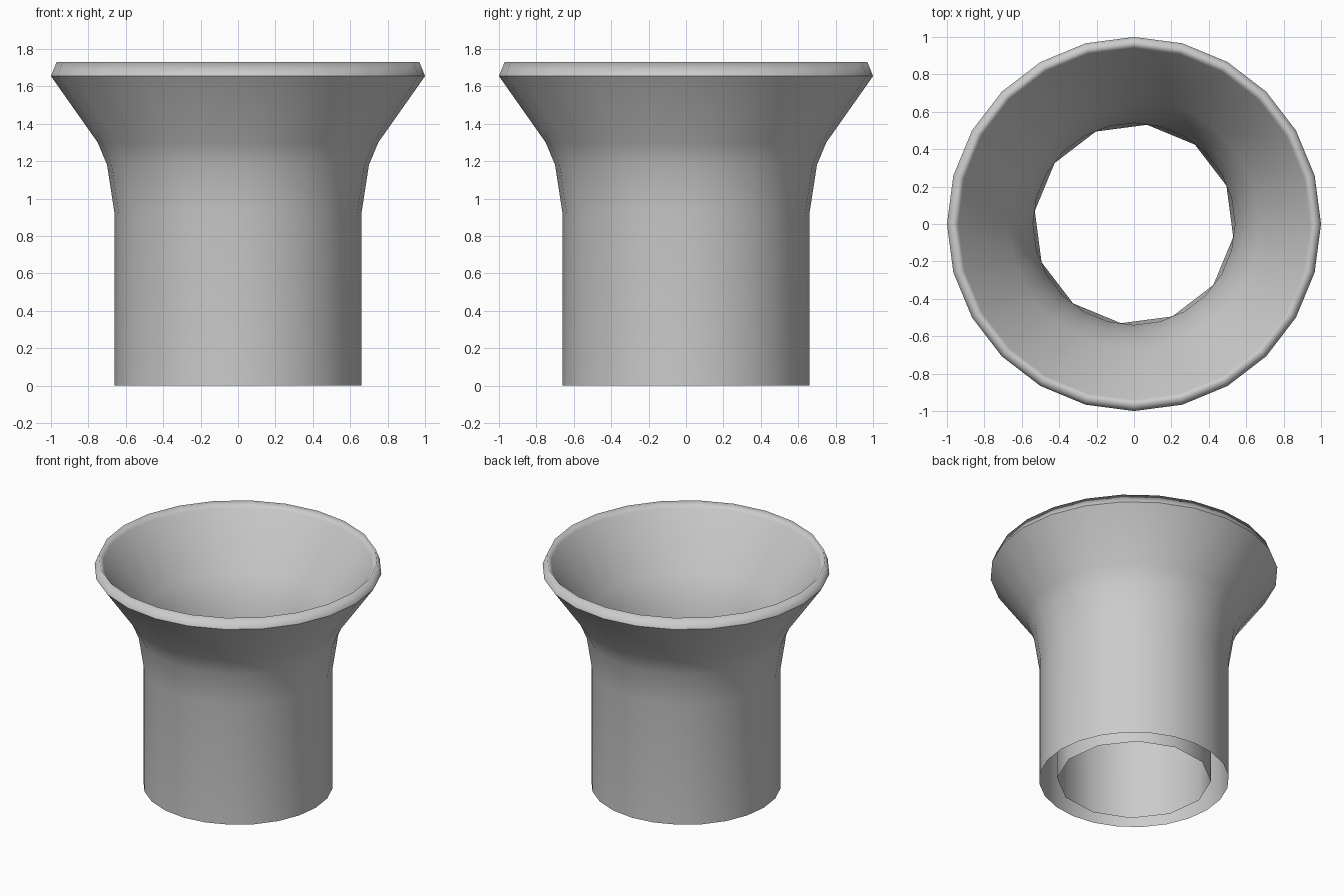
import bpy, bmesh
from math import sin, cos, radians

if "Cube" in bpy.data.objects:
    bpy.data.objects.remove(bpy.data.objects["Cube"])

SIDES = 24
bm = bmesh.new()


def ring(r, z, n=SIDES, offset=0.0):
    out = []
    for i in range(n):
        a = radians(360 * i / n + offset)
        out.append(bm.verts.new((r * cos(a), r * sin(a), z)))
    return out


def skin(a, b):
    for i in range(SIDES):
        j = (i + 1) % SIDES
        bm.faces.new((a[i], a[j], b[j], b[i]))


# Profile: outer wall, flare, rim ridge, then down the inside of the bowl
profile = [(0.66, 0.0), (0.66, 0.92), (0.70, 1.18), (0.75, 1.30), (1.0, 1.655),
           (0.97, 1.73), (0.94, 1.69), (0.67, 1.31), (0.59, 1.15), (0.54, 0.92)]
rings = [ring(r, z) for r, z in profile]
for a, b in zip(rings, rings[1:]):
    skin(a, b)

# Inner bore: drops to a coarser twelve-sided opening, no cap between the walls
low = ring(0.535, 0.0, 12, -7.5)
up = rings[-1]
for j in range(12):
    l0, l1 = low[j], low[(j + 1) % 12]
    u0, u1, u2 = up[2 * j - 1], up[2 * j], up[2 * j + 1]
    bm.faces.new((u0, u1, l0))
    bm.faces.new((u1, l1, l0))
    bm.faces.new((u1, u2, l1))

# Smooth shading with one crisp edge under the rim
for f in bm.faces:
    f.smooth = True
lip = set(rings[4])
for e in bm.edges:
    if e.verts[0] in lip and e.verts[1] in lip:
        e.smooth = False

mesh = bpy.data.meshes.new("flared_tube")
bm.to_mesh(mesh)
bm.free()
obj = bpy.data.objects.new("flared_tube", mesh)
bpy.context.collection.objects.link(obj)
